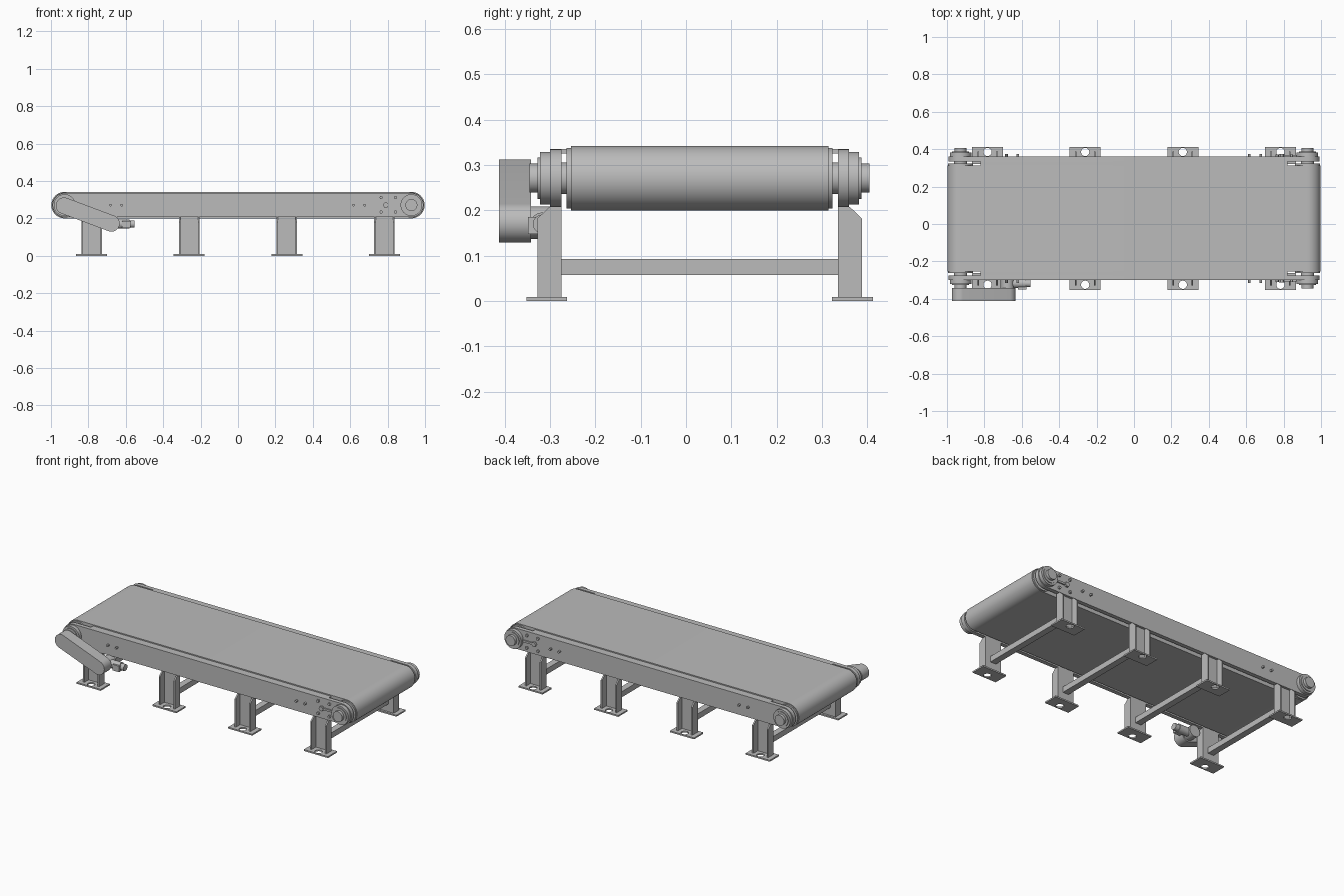
import bpy, bmesh, math
from mathutils import Vector

if "Cube" in bpy.data.objects:
    bpy.data.objects.remove(bpy.data.objects["Cube"])

YC = 0.03            # centre line of the conveyor bed
ZC = 0.271           # roller axis height
END = 0.927          # roller axis distance from the middle

grey = bpy.data.materials.new("steel_grey")
grey.use_nodes = True
grey.diffuse_color = (0.5, 0.5, 0.5, 1)
grey.node_tree.nodes["Principled BSDF"].inputs["Base Color"].default_value = (0.5, 0.5, 0.5, 1)


def finish(name, bm):
    bmesh.ops.recalc_face_normals(bm, faces=bm.faces[:])
    mesh = bpy.data.meshes.new(name)
    bm.to_mesh(mesh)
    bm.free()
    mesh.materials.append(grey)
    obj = bpy.data.objects.new(name, mesh)
    bpy.context.collection.objects.link(obj)
    bpy.ops.object.select_all(action='DESELECT')
    obj.select_set(True)
    bpy.context.view_layer.objects.active = obj
    bpy.ops.object.shade_smooth_by_angle(angle=math.radians(30))
    return obj


def prism(name, outline, lo, hi, axis="y"):
    """Extrude a 2D outline along one axis between lo and hi."""
    place = {"x": lambda a, b, t: (t, a, b),
             "y": lambda a, b, t: (a, t, b),
             "z": lambda a, b, t: (a, b, t)}[axis]
    bm = bmesh.new()
    low = [bm.verts.new(place(a, b, lo)) for a, b in outline]
    high = [bm.verts.new(place(a, b, hi)) for a, b in outline]
    bm.faces.new(low)
    bm.faces.new(high)
    for i in range(len(low)):
        j = (i + 1) % len(low)
        bm.faces.new((low[i], low[j], high[j], high[i]))
    return finish(name, bm)


def rect(a0, a1, b0, b1):
    return [(a0, b0), (a1, b0), (a1, b1), (a0, b1)]


def circle(a, b, r, n=40):
    return [(a + r * math.cos(math.tau * i / n), b + r * math.sin(math.tau * i / n)) for i in range(n)]


def stadium(p, q, r, n=24):
    """Round-ended bar outline from p to q."""
    turn = math.atan2(q[1] - p[1], q[0] - p[0]) - math.pi / 2
    points = []
    for centre, start in ((q, turn), (p, turn + math.pi)):
        for i in range(n + 1):
            t = start + math.pi * i / n
            points.append((centre[0] + r * math.cos(t), centre[1] + r * math.sin(t)))
    return points


def holed_plate(name, x0, x1, y0, y1, z0, z1, hole, radius, n=32):
    """Rectangular plate with one round hole through it."""
    rim = circle(hole[0], hole[1], radius, n)
    outer = []
    for x, y in rim:
        # push each rim point outwards until it meets the plate's edge
        dx, dy = (x - hole[0]) / radius, (y - hole[1]) / radius
        reach = []
        if abs(dx) > 1e-6:
            reach.append(((x1 if dx > 0 else x0) - hole[0]) / dx)
        if abs(dy) > 1e-6:
            reach.append(((y1 if dy > 0 else y0) - hole[1]) / dy)
        outer.append((hole[0] + dx * min(reach), hole[1] + dy * min(reach)))
    # snap the nearest outline points to the true corners
    for corner in rect(x0, x1, y0, y1):
        near = min(range(n), key=lambda i: math.dist(outer[i], corner))
        outer[near] = corner
    bm = bmesh.new()
    rings = [[bm.verts.new((x, y, z)) for x, y in loop]
             for loop, z in ((rim, z0), (rim, z1), (outer, z1), (outer, z0))]
    for k in range(4):
        a, b = rings[k], rings[(k + 1) % 4]
        for i in range(n):
            j = (i + 1) % n
            bm.faces.new((a[i], a[j], b[j], b[i]))
    return finish(name, bm)


def span(side, near, far):
    """Distances from the centre line turned into ordered y limits."""
    return sorted((YC + side * near, YC + side * far))


# Belt loop and the slightly smaller rollers showing at its edges
prism("belt", stadium((-END, ZC), (END, ZC), 0.071), YC - 0.284, YC + 0.284)
for end, label in ((-1, "drive"), (1, "idler")):
    prism(label + "_roller", circle(end * END, ZC, 0.067), YC - 0.293, YC + 0.293)
    prism(label + "_axle", circle(end * END, ZC, 0.035), YC - 0.31, YC + 0.31)

for side, label in ((-1, "front"), (1, "back")):
    # Side frame with a top lip that meets the belt
    prism(label + "_side_frame", stadium((-END, ZC), (END, ZC), 0.064), *span(side, 0.305, 0.33))
    prism(label + "_top_lip", rect(-0.82, 0.82, 0.326, 0.335), *span(side, 0.28, 0.31))

    # Bearing housings and shaft ends
    for end in (-1, 1):
        prism(label + "_bearing_housing", circle(end * END, ZC, 0.058), *span(side, 0.33, 0.352))
        prism(label + "_bearing_cap", circle(end * END, ZC, 0.046), *span(side, 0.352, 0.357))
        prism(label + "_shaft_end", circle(end * END, ZC, 0.032), *span(side, 0.357, 0.375))

    # Belt tensioner: screw, nut and four corner bolts
    prism(label + "_tension_screw", rect(0.79, 0.875, 0.265, 0.277), *span(side, 0.33, 0.338))
    prism(label + "_tension_nut", circle(0.79, ZC, 0.015, 6), *span(side, 0.33, 0.343))
    for x in (0.765, 0.842):
        for z in (0.234, 0.311):
            prism(label + "_tension_bolt", circle(x, z, 0.009, 6), *span(side, 0.33, 0.341))

    # Paired studs along the frame
    for x in (-0.682, -0.622, 0.617, 0.677):
        prism(label + "_frame_stud", circle(x, ZC, 0.007, 12), *span(side, 0.33, 0.345))

    # Channel legs, open to the outside, on holed feet
    for x in (-0.783, -0.261, 0.261, 0.783):
        y0, y1 = span(side, 0.292, 0.382)
        holed_plate(label + "_foot", x - 0.083, x + 0.083, y0, y1, 0, 0.009,
                    (x, YC + side * 0.355), 0.022)
        prism(label + "_leg_web", rect(x - 0.055, x + 0.055, 0.009, 0.207), *span(side, 0.305, 0.316))
        flange = [(YC + side * d, z) for d, z in
                  ((0.305, 0.009), (0.358, 0.009), (0.358, 0.182), (0.332, 0.207), (0.305, 0.207))]
        for edge in (-1, 1):
            inner, outer = sorted((x + edge * 0.046, x + edge * 0.055))
            prism(label + "_leg_flange", flange, inner, outer, "x")

# Cross beams between the leg pairs
for x in (-0.783, -0.261, 0.261, 0.783):
    prism("cross_beam", rect(x - 0.02, x + 0.02, 0.058, 0.093), YC - 0.306, YC + 0.306)

# Drive cover, gearbox and motor
prism("drive_cover", stadium((-0.93, 0.268), (-0.677, 0.173), 0.044), -0.412, -0.342)
prism("gearbox", circle(-0.677, 0.173, 0.036), -0.342, -0.285)
prism("motor_body", circle(-0.318, 0.17, 0.025), -0.67, -0.58, "x")
prism("motor_end_cap", circle(-0.318, 0.17, 0.02), -0.58, -0.553, "x")
prism("motor_terminal_box", rect(-0.62, -0.575, 0.148, 0.185), -0.349, -0.318)
